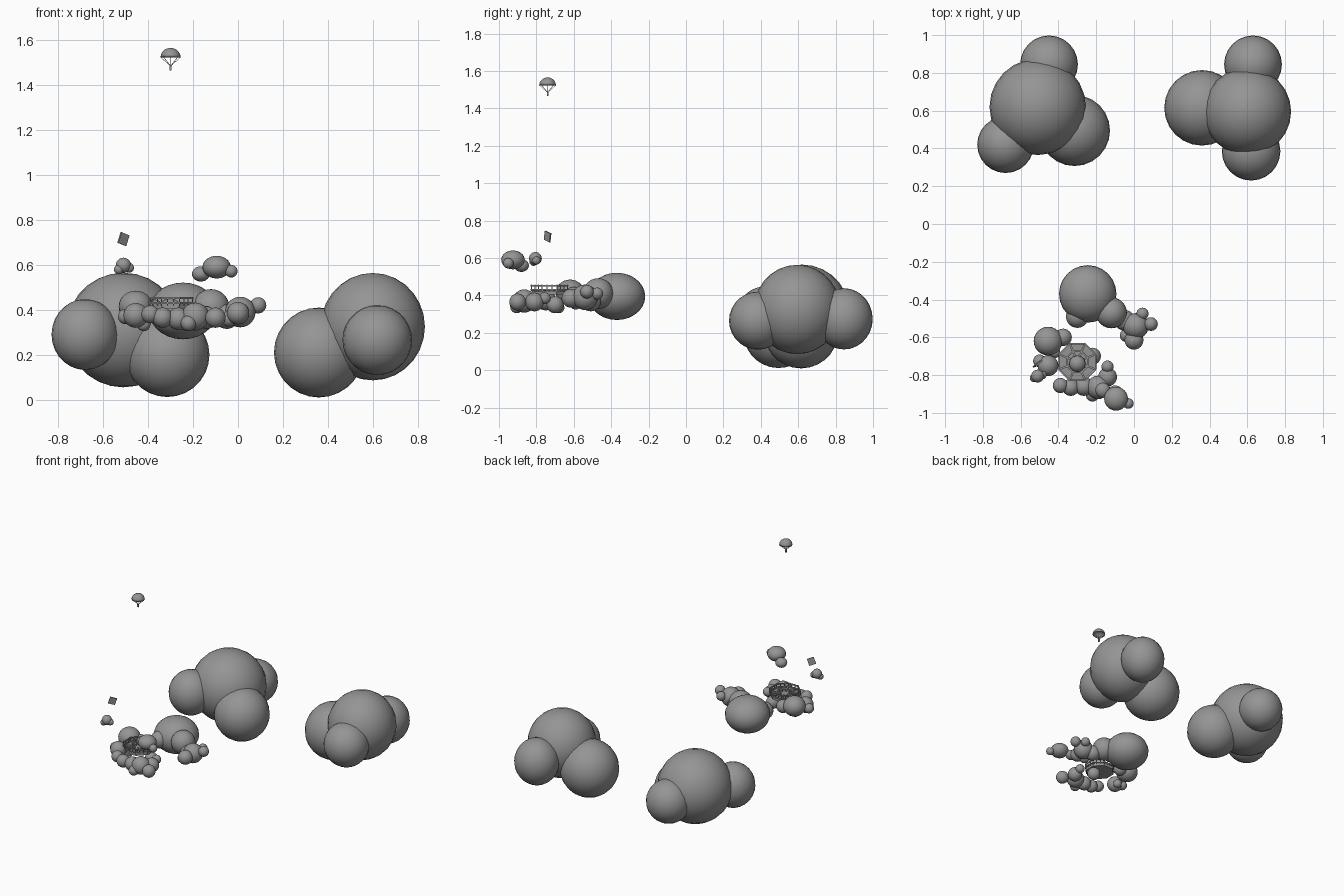
import bpy, math
from mathutils import Vector

cube = bpy.data.objects.get("Cube")
if cube:
    bpy.data.objects.remove(cube)

grey = bpy.data.materials.new("soft_grey")
grey.use_nodes = True
grey.diffuse_color = (0.3, 0.3, 0.3, 1)
grey.node_tree.nodes["Principled BSDF"].inputs["Base Color"].default_value = (0.3, 0.3, 0.3, 1)


def finish(name, smooth=False):
    ob = bpy.context.object
    ob.name = name
    ob.data.materials.append(grey)
    if smooth:
        bpy.ops.object.shade_smooth_by_angle(angle=math.radians(40))
    return ob


def puff(name, x, y, z, r, squash=1.0):
    bpy.ops.mesh.primitive_uv_sphere_add(segments=24, ring_count=14, radius=r, location=(x, y, z))
    bpy.context.object.scale.z = squash
    return finish(name, True)


def cloud(name, puffs):
    for i, p in enumerate(puffs):
        puff(f"{name}_puff_{i + 1}", *p)


def beam(name, a, b, thick):
    a, b = Vector(a), Vector(b)
    bpy.ops.mesh.primitive_cube_add(size=1, location=(a + b) / 2)
    ob = bpy.context.object
    ob.scale = (thick, thick, (b - a).length)
    ob.rotation_euler = (b - a).to_track_quat('Z', 'Y').to_euler()
    return finish(name)


# Two large clouds at the back
cloud("left_cloud", [
    (-0.51, 0.62, 0.31, 0.255), (-0.68, 0.42, 0.29, 0.15, 1.05),
    (-0.315, 0.495, 0.2, 0.188), (-0.45, 0.845, 0.27, 0.153)])
cloud("right_cloud", [
    (0.6, 0.595, 0.325, 0.232, 1.03), (0.36, 0.615, 0.21, 0.2),
    (0.62, 0.385, 0.265, 0.155), (0.63, 0.845, 0.275, 0.153, 1.07)])

# Medium cloud with its trailing puffs
cloud("middle_cloud", [
    (-0.245, -0.37, 0.395, 0.152, 0.83), (-0.12, -0.47, 0.41, 0.082),
    (-0.3, -0.49, 0.39, 0.06), (-0.05, -0.51, 0.37, 0.055),
    (0.01, -0.54, 0.39, 0.068), (0.09, -0.53, 0.42, 0.036),
    (0.045, -0.475, 0.41, 0.032), (0.0, -0.615, 0.385, 0.05),
    (-0.04, -0.59, 0.36, 0.035)])

# Ring of puffs holding up the deck
cloud("deck_cloud", [
    (-0.455, -0.62, 0.415, 0.076, 0.92), (-0.375, -0.6, 0.4, 0.046),
    (-0.455, -0.75, 0.375, 0.055), (-0.5, -0.725, 0.37, 0.034),
    (-0.39, -0.855, 0.38, 0.04), (-0.335, -0.865, 0.365, 0.045),
    (-0.265, -0.86, 0.36, 0.05), (-0.19, -0.865, 0.37, 0.062),
    (-0.22, -0.905, 0.34, 0.035), (-0.14, -0.81, 0.365, 0.05),
    (-0.14, -0.755, 0.385, 0.032), (-0.1, -0.9, 0.365, 0.045),
    (-0.42, -0.68, 0.335, 0.03), (-0.22, -0.7, 0.35, 0.045)])

# Small floating clouds
cloud("high_cloud", [
    (-0.095, -0.925, 0.59, 0.063, 0.8), (-0.165, -0.88, 0.56, 0.04, 0.85),
    (-0.03, -0.95, 0.572, 0.028)])
cloud("little_cloud", [
    (-0.51, -0.805, 0.598, 0.034), (-0.53, -0.815, 0.58, 0.022),
    (-0.485, -0.8, 0.587, 0.022)])

# Octagonal deck with rims, posts and spokes
CX, CY = -0.3, -0.73


def ring_point(i, r, z, n=8):
    a = 2 * math.pi * (i + 0.5) / n
    return (CX + r * math.cos(a), CY + r * math.sin(a), z)


bpy.ops.mesh.primitive_cylinder_add(vertices=8, radius=0.1, depth=0.02,
                                    location=(CX, CY, 0.415), rotation=(0, 0, math.pi / 8))
finish("deck")
for i in range(8):
    for radius, z in ((0.105, 0.43), (0.105, 0.452), (0.06, 0.43)):
        beam("deck_rim", ring_point(i, radius, z), ring_point(i + 1, radius, z), 0.008)
    beam("deck_spoke", ring_point(i, 0.03, 0.43), ring_point(i, 0.105, 0.43), 0.01)
for i in range(24):
    a, b = Vector(ring_point(i // 3, 0.105, 0.42)), Vector(ring_point(i // 3 + 1, 0.105, 0.42))
    foot = a.lerp(b, (i % 3) / 3)
    beam("rail_post", foot, foot + Vector((0, 0, 0.038)), 0.005)

# Parachute: open dome, cords and a small load
PX, PY, RIM = -0.3, -0.74, 1.523
bpy.ops.mesh.primitive_uv_sphere_add(segments=12, ring_count=10, radius=0.045, location=(PX, PY, RIM))
canopy = finish("parachute_canopy", True)
canopy.scale.z = 0.95
me = canopy.data
for v in me.vertices:
    if v.co.z < -0.001:
        v.co.z *= -0.7
        v.co.x *= 0.97
        v.co.y *= 0.97
for i in range(8):
    a = math.tau * i / 8
    beam("parachute_cord", (PX + 0.043 * math.cos(a), PY + 0.043 * math.sin(a), RIM),
         (PX, PY, 1.485), 0.0018)
beam("parachute_load", (PX, PY, 1.466), (PX, PY, 1.487), 0.009)

# Tilted floating card
bpy.ops.mesh.primitive_cube_add(size=1, location=(-0.51, -0.74, 0.715), rotation=(0.1, 0.3, 0.7))
card = finish("floating_card")
card.scale = (0.048, 0.008, 0.05)
